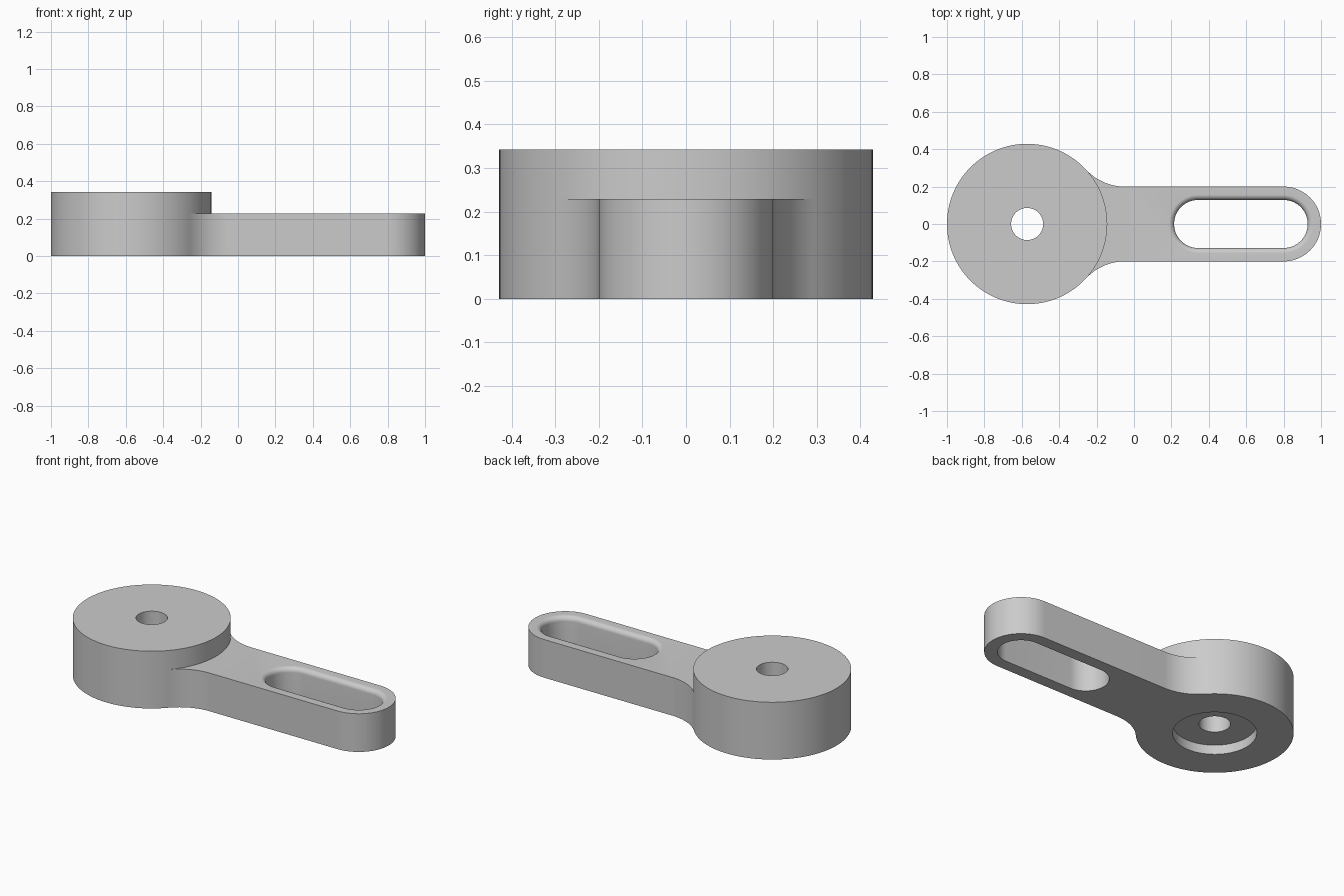
import bpy
import bmesh
from math import sin, cos, pi, atan2, sqrt, radians

cube = bpy.data.objects.get("Cube")
if cube:
    bpy.data.objects.remove(cube, do_unlink=True)

# Main dimensions
UNIT = 2 / 70
HUB_X, HUB_R, HUB_H = -20 * UNIT, 15 * UNIT, 12 * UNIT
ARM_HALF, ARM_H, ARM_END = 7 * UNIT, 8 * UNIT, 28 * UNIT
NECK_R = 10 * UNIT
SLOT_START, SLOT_R, SLOT_ROUND = 12 * UNIT, 4.5 * UNIT, UNIT
BORE_R, RECESS_R, RECESS_D = 3 * UNIT, 8 * UNIT, 2 * UNIT

grey = bpy.data.materials.new("plain grey")
grey.use_nodes = True
grey.diffuse_color = (0.6, 0.6, 0.6, 1)
grey.node_tree.nodes["Principled BSDF"].inputs["Base Color"].default_value = (0.6, 0.6, 0.6, 1)


def arc(cx, cy, r, start, end, steps):
    angles = [start + (end - start) * i / steps for i in range(steps + 1)]
    return [(cx + r * cos(a), cy + r * sin(a)) for a in angles]


def circle(r):
    return arc(HUB_X, 0, r, 0, 2 * pi, 128)[:-1]


def stadium(r):
    return (arc(ARM_END, 0, r, -pi / 2, pi / 2, 32)
            + arc(SLOT_START, 0, r, pi / 2, 3 * pi / 2, 32))


def loft(name, rings):
    """Closed solid through stacked outlines, each given as (points, z)."""
    bm = bmesh.new()
    loops = [[bm.verts.new((x, y, z)) for x, y in pts] for pts, z in rings]
    for low, high in zip(loops, loops[1:]):
        for i in range(len(low)):
            j = (i + 1) % len(low)
            bm.faces.new((low[i], low[j], high[j], high[i]))
    bm.faces.new(loops[0][::-1])
    bm.faces.new(loops[-1])
    bmesh.ops.recalc_face_normals(bm, faces=bm.faces)
    mesh = bpy.data.meshes.new(name)
    bm.to_mesh(mesh)
    bm.free()
    mesh.materials.append(grey)
    obj = bpy.data.objects.new(name, mesh)
    bpy.context.collection.objects.link(obj)
    return obj


def combine(target, tool, operation):
    tool.hide_render = True
    mod = target.modifiers.new(tool.name, 'BOOLEAN')
    mod.operation, mod.solver, mod.object = operation, 'EXACT', tool
    bpy.context.view_layer.objects.active = target
    bpy.ops.object.modifier_apply(modifier=mod.name)
    bpy.data.objects.remove(tool, do_unlink=True)


# Round hub
lever = loft("slotted_lever", [(circle(HUB_R), 0), (circle(HUB_R), HUB_H)])

# Arm with a round tip and concave necks blending into the hub
neck_y = ARM_HALF + NECK_R
neck_dx = sqrt((HUB_R + NECK_R) ** 2 - neck_y ** 2)
tangent = atan2(-neck_y, -neck_dx)
neck = arc(HUB_X + neck_dx, neck_y, NECK_R, -pi / 2, tangent, 20)
upper = arc(ARM_END, 0, ARM_HALF, 0, pi / 2, 24) + neck + [(HUB_X + 0.2, ARM_HALF)]
lower = [(x, -y) for x, y in reversed(upper[1:])]
outline = upper + lower
arm = loft("arm", [(outline, 0), (outline, ARM_H)])
combine(lever, arm, 'UNION')

# Through slot with a rounded upper rim
rings = [(stadium(SLOT_R), -0.1)]
for i in range(9):
    t = pi / 2 * i / 8
    rings.append((stadium(SLOT_R + SLOT_ROUND * (1 - cos(t))),
                  ARM_H + 0.0002 - SLOT_ROUND * (1 - sin(t))))
rings.append((stadium(SLOT_R + SLOT_ROUND), HUB_H))
combine(lever, loft("slot_cutter", rings), 'DIFFERENCE')

# Hub bore with a shallow recess underneath
bore = loft("bore_cutter", [(circle(RECESS_R), -0.1), (circle(RECESS_R), RECESS_D),
                            (circle(BORE_R), RECESS_D), (circle(BORE_R), HUB_H + 0.1)])
combine(lever, bore, 'DIFFERENCE')

# Smooth curved walls, crisp edges
bpy.ops.object.select_all(action='DESELECT')
lever.select_set(True)
bpy.context.view_layer.objects.active = lever
bpy.ops.object.shade_smooth_by_angle(angle=radians(30))
